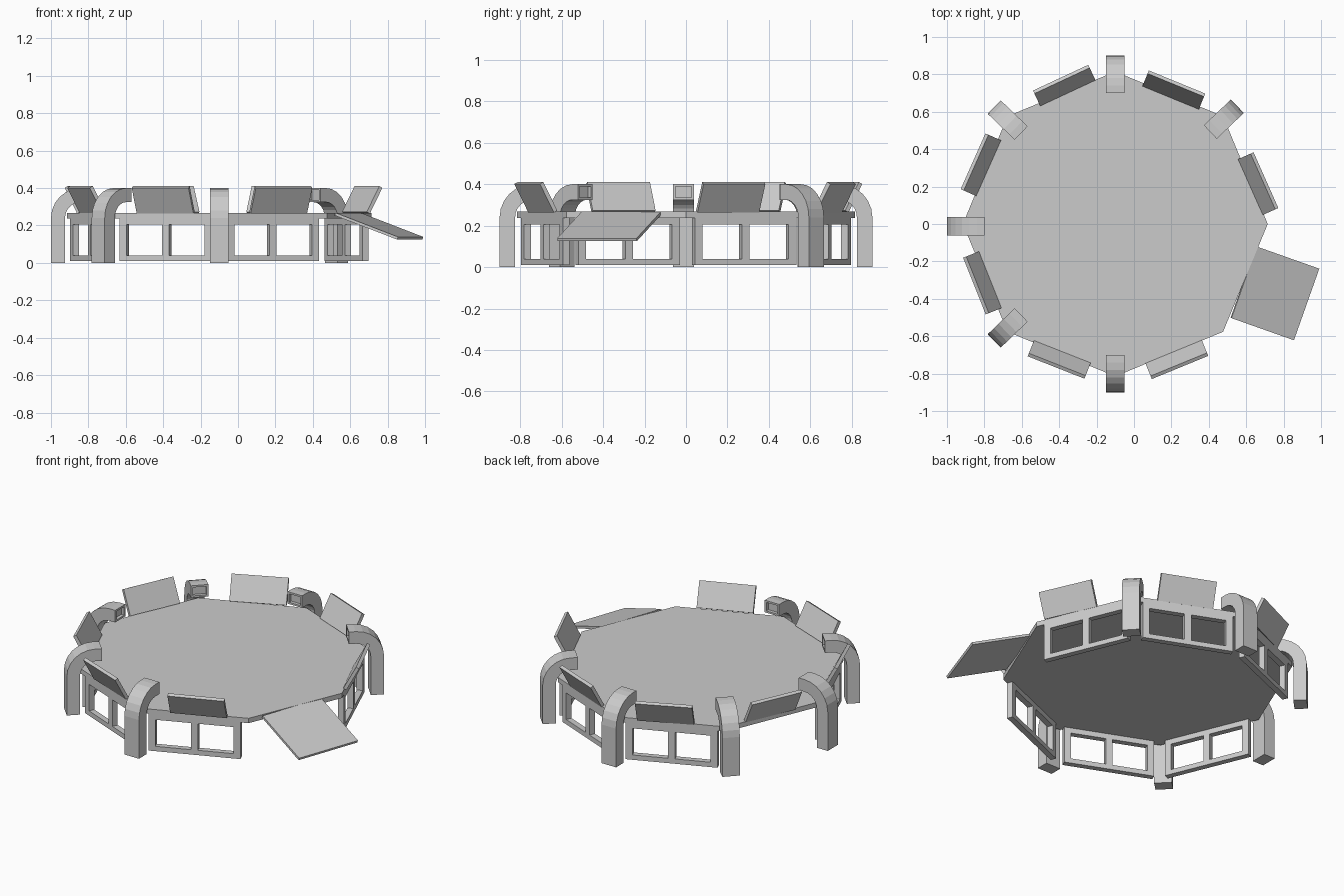
import bpy, bmesh
from math import radians, sin, cos, pi
from mathutils import Matrix, Vector

if "Cube" in bpy.data.objects:
    bpy.data.objects.remove(bpy.data.objects["Cube"], do_unlink=True)

grey = bpy.data.materials.new("plain grey")
grey.use_nodes = True
grey.diffuse_color = (0.6, 0.6, 0.6, 1)
grey.node_tree.nodes["Principled BSDF"].inputs["Base Color"].default_value = (0.6, 0.6, 0.6, 1)

CENTRE = Vector((-0.1, 0, 0))
RADIUS = 0.815
APOTHEM = RADIUS * cos(pi / 8)


def finish(name, bm, matrix=Matrix()):
    bmesh.ops.recalc_face_normals(bm, faces=bm.faces)
    mesh = bpy.data.meshes.new(name)
    bm.to_mesh(mesh)
    bm.free()
    mesh.materials.append(grey)
    obj = bpy.data.objects.new(name, mesh)
    obj.matrix_world = matrix
    bpy.context.collection.objects.link(obj)
    return obj


def add_box(bm, x, y, z):
    """Box from (min, max) pairs."""
    size = Matrix.Diagonal((x[1] - x[0], y[1] - y[0], z[1] - z[0], 1))
    mid = Vector((sum(x) / 2, sum(y) / 2, sum(z) / 2))
    bmesh.ops.create_cube(bm, size=1, matrix=Matrix.Translation(mid) @ size)


def place(x, y, z, angle):
    """Local +x points outward at the given angle."""
    return Matrix.Translation((x, y, z)) @ Matrix.Rotation(radians(angle), 4, "Z")


# Octagonal deck
bm = bmesh.new()
ring = [bm.verts.new((RADIUS * cos(i * pi / 4), RADIUS * sin(i * pi / 4), 0.238)) for i in range(8)]
deck = bm.faces.new(ring)
top = bmesh.ops.extrude_face_region(bm, geom=[deck])["geom"]
bmesh.ops.translate(bm, vec=(0, 0, 0.03), verts=[v for v in top if isinstance(v, bmesh.types.BMVert)])
finish("deck", bm, Matrix.Translation(CENTRE))

# Window frames below the deck: two rails and three posts each
for i, angle in enumerate((22.5, 67.5, 112.5, 202.5, 247.5, 292.5)):
    bm = bmesh.new()
    depth = (APOTHEM - 0.035, APOTHEM)
    half = 0.265
    add_box(bm, depth, (-half, half), (0.01, 0.04))
    add_box(bm, depth, (-half, half), (0.205, 0.238))
    for t in (-half + 0.02, 0, half - 0.02):
        add_box(bm, depth, (t - 0.02, t + 0.02), (0.04, 0.205))
    finish(f"window_frame_{i + 1}", bm, place(*CENTRE, angle))

# Panels leaning outward along the deck edge: x, y, facing angle
panels = [(0.664, 0.216, 24), (0.213, 0.717, 67.7), (-0.373, 0.741, 115),
          (-0.819, 0.317, 156), (-0.811, -0.315, 201.7),
          (-0.4, -0.725, 248.5), (0.229, -0.725, 292.3)]
for i, (x, y, angle) in enumerate(panels):
    bm = bmesh.new()
    add_box(bm, (-0.01, 0.01), (-0.163, 0.163), (-0.078, 0.078))
    tilt = Matrix.Rotation(radians(28), 4, "Y")
    finish(f"edge_panel_{i + 1}", bm, place(x, y, 0.337, angle) @ tilt)

# Ramp: same kind of panel lowered as a bridge
bm = bmesh.new()
add_box(bm, (0, 0.377), (-0.203, 0.203), (-0.015, 0))
finish("ramp", bm, place(0.589, -0.312, 0.268, -19.5) @ Matrix.Rotation(radians(20), 4, "Y"))

# Curved arms: leg, quarter bend, and a short reach with a recessed end
def arm(name, angle, shift):
    bm = bmesh.new()
    steps = 6
    cx, cz = 0.74, 0.24

    def line(r):
        bend = [(cx + r * cos(k * pi / 2 / steps), cz + r * sin(k * pi / 2 / steps)) for k in range(steps + 1)]
        return [(cx + r, 0)] + bend + [(0.7, cz + r)]

    rings = []
    for (ox, oz), (ix, iz) in zip(line(0.16), line(0.085)):
        corners = ((ox, -0.05, oz), (ox, 0.05, oz), (ix, 0.05, iz), (ix, -0.05, iz))
        rings.append([bm.verts.new(c) for c in corners])
    for a, b in zip(rings, rings[1:]):
        for k in range(4):
            bm.faces.new((a[k], a[(k + 1) % 4], b[(k + 1) % 4], b[k]))
    bm.faces.new(rings[0])
    end = bm.faces.new(rings[-1])
    bmesh.ops.recalc_face_normals(bm, faces=bm.faces)
    bmesh.ops.inset_region(bm, faces=[end], thickness=0.016)
    inner = bmesh.ops.extrude_discrete_faces(bm, faces=[end])["faces"][0]
    bmesh.ops.translate(bm, vec=(0.02, 0, 0), verts=inner.verts)
    finish(name, bm, place(CENTRE.x, shift, 0, angle))


for i, (angle, shift) in enumerate(((43.5, 0.01), (90, 0), (136, 0), (180, -0.012), (224, 0), (270, 0))):
    arm(f"curved_arm_{i + 1}", angle, shift)
